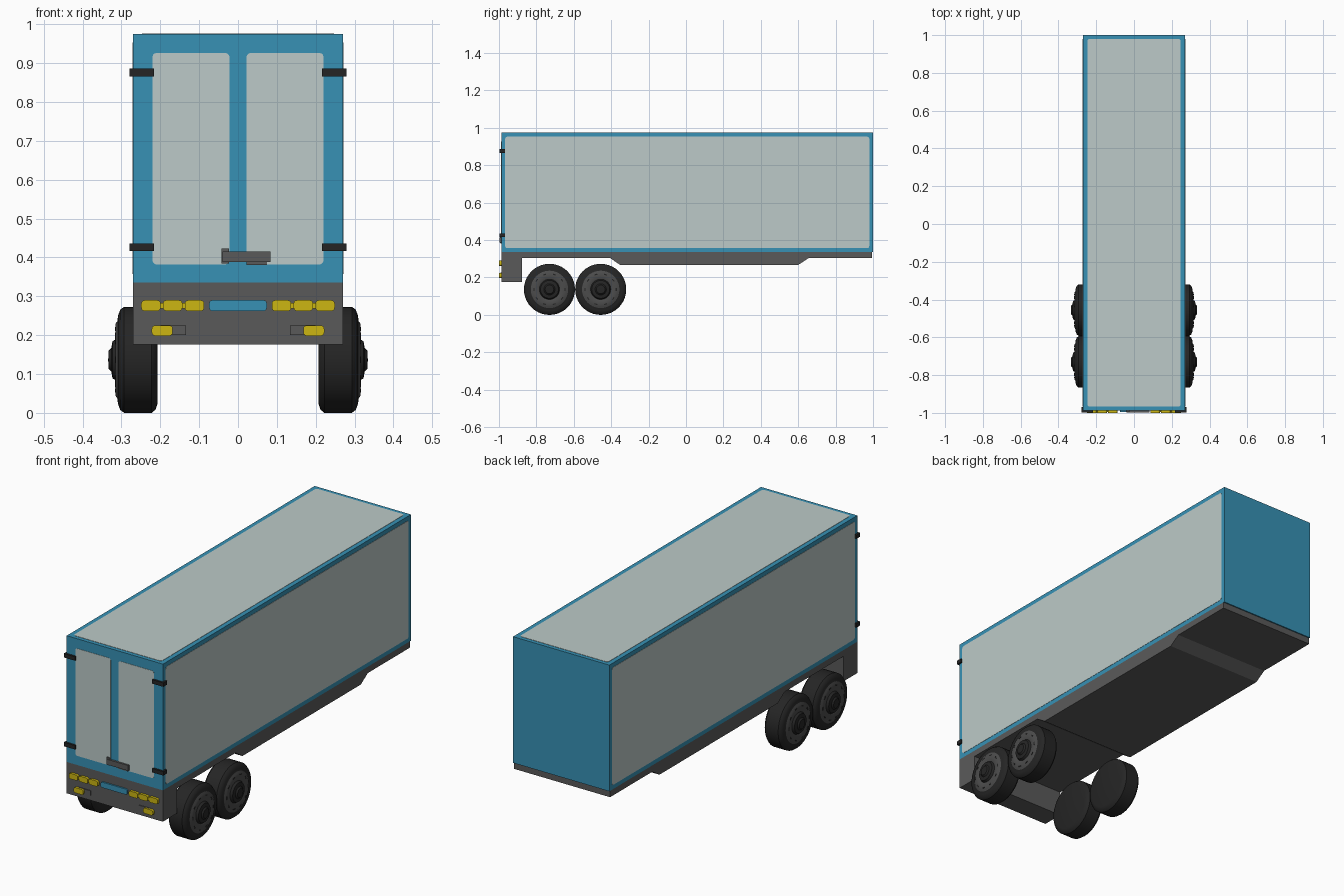
import bpy, bmesh, math
from mathutils import Vector

if "Cube" in bpy.data.objects:
    bpy.data.objects.remove(bpy.data.objects["Cube"])


def material(name, r, g, b):
    lin = lambda c: ((c / 255 + 0.055) / 1.055) ** 2.4 if c > 10 else c / 255 / 12.92
    m = bpy.data.materials.new(name)
    m.diffuse_color = (lin(r), lin(g), lin(b), 1)
    m.use_nodes = True
    m.node_tree.nodes["Principled BSDF"].inputs["Base Color"].default_value = m.diffuse_color
    return m


BLUE = material("blue paint", 55, 145, 181)
PANEL = material("pale grey panel", 188, 202, 200)
GREY = material("chassis grey", 90, 90, 90)
RIM = material("rim grey", 76, 76, 76)
BLACK = material("rubber black", 37, 37, 37)
YELLOW = material("lamp yellow", 204, 182, 18)


def finish(name, bm, mats):
    bmesh.ops.recalc_face_normals(bm, faces=bm.faces)
    me = bpy.data.meshes.new(name)
    bm.to_mesh(me)
    bm.free()
    for m in mats:
        me.materials.append(m)
    ob = bpy.data.objects.new(name, me)
    bpy.context.collection.objects.link(ob)
    return ob


def prism(name, pts, push, mat):
    """Extrude a closed outline of 3D points along a vector."""
    bm = bmesh.new()
    face = bm.faces.new([bm.verts.new(p) for p in pts])
    ext = bmesh.ops.extrude_face_region(bm, geom=[face])
    bmesh.ops.translate(bm, vec=Vector(push),
                        verts=[v for v in ext["geom"] if isinstance(v, bmesh.types.BMVert)])
    if not any(f.normal.dot(Vector(push)) for f in bm.faces):
        bm.normal_update()
    return finish(name, bm, [mat])


def rounded(a0, a1, b0, b1, r, n=3):
    """Outline of a rectangle with rounded corners."""
    out = []
    corners = [(a1 - r, b1 - r), (a0 + r, b1 - r), (a0 + r, b0 + r), (a1 - r, b0 + r)]
    for k, (a, b) in enumerate(corners):
        for i in range(n + 1):
            t = math.pi / 2 * (k + i / n)
            out.append((a + r * math.cos(t), b + r * math.sin(t)))
    return out


def box(name, x, y, z, mat):
    pts = [(x[0], y[0], z[0]), (x[1], y[0], z[0]), (x[1], y[1], z[0]), (x[0], y[1], z[0])]
    return prism(name, pts, (0, 0, z[1] - z[0]), mat)


def front_plate(name, x, z, y, depth, r, mat):
    x0, x1 = sorted(x)
    pts = [(a, y, b) for a, b in rounded(x0, x1, z[0], z[1], r)]
    return prism(name, pts, (0, depth, 0), mat)


FRONT = -0.987
W = 0.27

# Cargo body
box("cargo_body", (-W, W), (FRONT, 1.0), (0.335, 0.975), BLUE)

# Roof, side and door panels
T = 0.0015
prism("roof_panel", [(a, b, 0.974) for a, b in rounded(-0.247, 0.247, -0.967, 0.98, 0.012)],
      (0, 0, 0.001 + T), PANEL)
for s, side in ((-1, "left"), (1, "right")):
    prism(side + "_panel", [(s * 0.269, a, b) for a, b in rounded(-0.967, 0.98, 0.357, 0.953, 0.012)],
          (s * (0.001 + T), 0, 0), PANEL)
    front_plate(side + "_door", (s * 0.022, s * 0.22), (0.382, 0.926), FRONT - T, 0.003, 0.01, PANEL)

    # Door hinges wrapped around the front corners
    for z in (0.426, 0.876):
        xs = sorted((s * 0.216, s * 0.279))
        box(side + "_hinge", xs, (-0.997, -0.968), (z - 0.010, z + 0.010), BLACK)

    # Upper lamp clusters
    for x in (0.112, 0.168, 0.224):
        front_plate(side + "_upper_lamp", (s * (x - 0.025), s * (x + 0.025)),
                    (0.262, 0.290), -1.0, 0.015, 0.009, YELLOW)
    front_plate(side + "_lamp_strip", (s * 0.09, s * 0.245), (0.269, 0.283), -0.995, 0.01, 0.003, YELLOW)

    # Lower lamps with grey housings
    front_plate(side + "_lamp_housing", (s * 0.134, s * 0.20), (0.200, 0.226), -0.991, 0.006, 0.002, GREY)
    front_plate(side + "_lower_lamp", (s * 0.168, s * 0.222), (0.198, 0.225), -1.0, 0.015, 0.009, YELLOW)

# Door latch
box("latch_bar", (-0.04, 0.083), (-0.998, FRONT + 0.002), (0.388, 0.415), GREY)
box("latch_end", (-0.042, -0.023), (-0.994, FRONT + 0.002), (0.385, 0.423), GREY)
box("latch_base", (0.022, 0.075), (-0.992, FRONT + 0.002), (0.381, 0.389), GREY)

# Number plate, left blank
front_plate("blank_plate", (-0.074, 0.074), (0.262, 0.290), -0.995, 0.01, 0.008, BLUE)

# Chassis side profile, extruded across the width
chassis = [(FRONT, 0.335), (FRONT, 0.176), (-0.876, 0.176), (-0.876, 0.303), (-0.405, 0.303),
           (-0.35, 0.266), (0.598, 0.266), (0.655, 0.303), (0.994, 0.303), (0.994, 0.335)]
prism("chassis", [(-W, y, z) for y, z in chassis], (2 * W, 0, 0), GREY)

# Wheels: lathed profile (x, radius, material of the band that follows)
PROFILE = [(0.207, 0.0, 0), (0.207, 0.112, 0), (0.212, 0.128, 0), (0.222, 0.1365, 0),
           (0.293, 0.1365, 0), (0.303, 0.129, 0), (0.309, 0.113, 0), (0.310, 0.100, 1),
           (0.315, 0.093, 1), (0.316, 0.066, 1), (0.312, 0.054, 0), (0.323, 0.048, 0),
           (0.326, 0.030, 0), (0.333, 0.023, 0), (0.334, 0.0, 0)]
SEG = 40


def wheel(name, s, cy):
    bm = bmesh.new()
    rings = []
    for x, r, _ in PROFILE:
        n = SEG if r else 1
        rings.append([bm.verts.new((s * x, cy + r * math.cos(i * math.tau / SEG),
                                    0.1365 + r * math.sin(i * math.tau / SEG))) for i in range(n)])
    for k in range(len(rings) - 1):
        a, b = rings[k], rings[k + 1]
        for i in range(SEG):
            j = (i + 1) % SEG
            if len(a) == 1:
                vs = [a[0], b[i], b[j]]
            elif len(b) == 1:
                vs = [a[i], a[j], b[0]]
            else:
                vs = [a[i], a[j], b[j], b[i]]
            bm.faces.new(vs).material_index = PROFILE[k][2]
    ob = finish(name, bm, [BLACK, RIM])
    bpy.context.view_layer.objects.active = ob
    ob.select_set(True)
    bpy.ops.object.shade_smooth_by_angle(angle=math.radians(35))
    ob.select_set(False)

    # Rim slots
    for i in range(10):
        t = i * math.tau / 10
        u, v = Vector((0, math.cos(t), math.sin(t))), Vector((0, -math.sin(t), math.cos(t)))
        c = Vector((s * 0.314, cy, 0.1365)) + u * 0.083
        pts = [c + u * p + v * q for p, q in ((-0.003, -0.008), (0.003, -0.008), (0.003, 0.008), (-0.003, 0.008))]
        prism(name + "_slot", pts, (s * 0.0025, 0, 0), BLACK)


for s, side in ((-1, "left"), (1, "right")):
    for cy, place in ((-0.73, "outer"), (-0.456, "inner")):
        wheel(side + "_" + place + "_wheel", s, cy)
